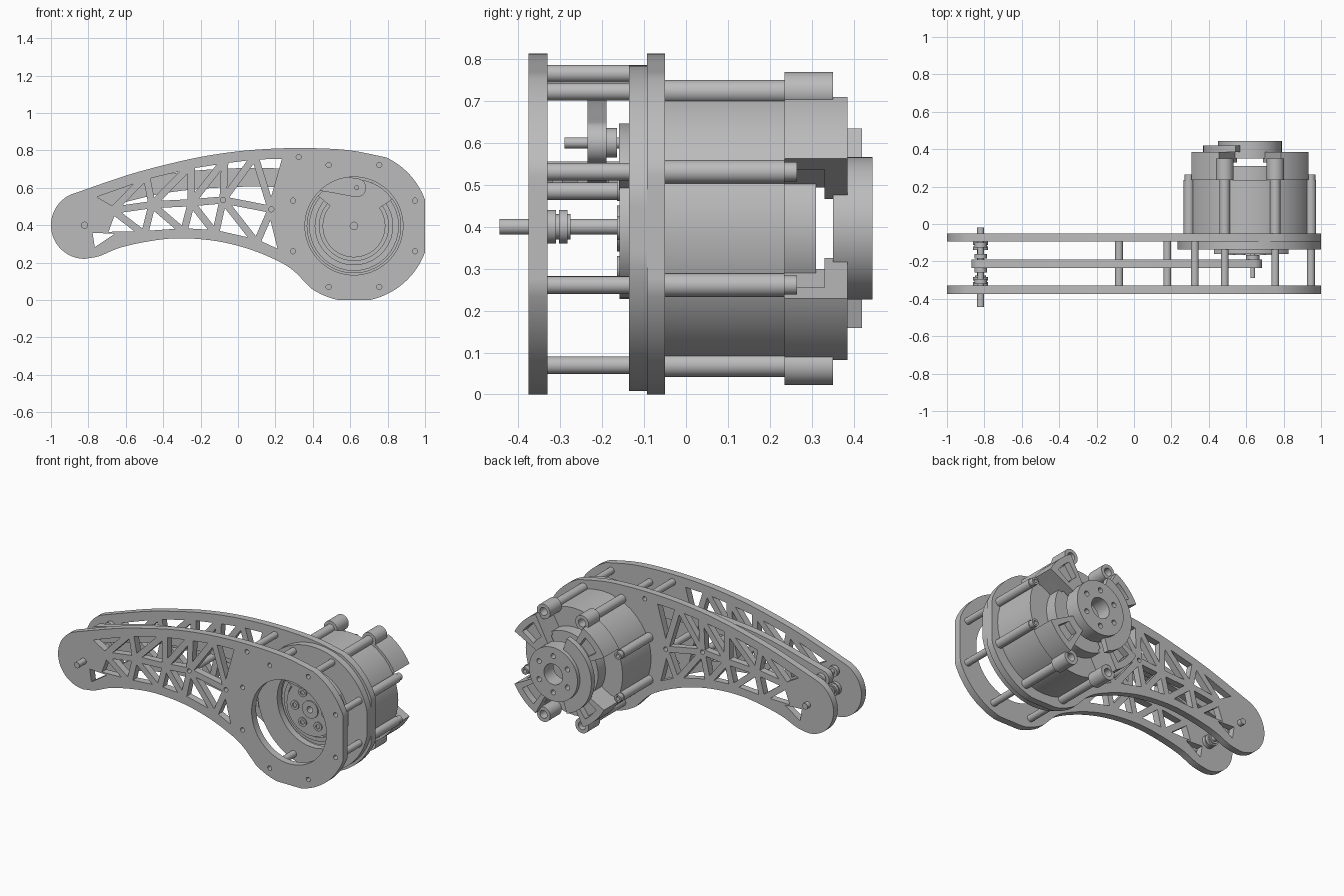
import bpy, bmesh
from math import sin, cos, radians, pi
from mathutils import Vector

cube = bpy.data.objects.get("Cube")
if cube:
    bpy.data.objects.remove(cube, do_unlink=True)

grey = bpy.data.materials.new("machined grey")
grey.use_nodes = True
grey.diffuse_color = (0.5, 0.5, 0.5, 1)
grey.node_tree.nodes["Principled BSDF"].inputs["Base Color"].default_value = grey.diffuse_color

MOTOR = Vector((0.62, 0.396))   # motor axis in (x, z)
PIVOT = Vector((-0.82, 0.40))   # far joint axis
ROD_A = Vector((-0.82, 0.515))  # rod ends
ROD_B = Vector((0.635, 0.60))


def polar(center, radius, degrees):
    a = radians(degrees)
    return Vector((center.x + radius * cos(a), center.y + radius * sin(a)))


def arc(center, radius, start, end, steps=24):
    return [polar(center, radius, start + (end - start) * i / steps) for i in range(steps + 1)]


def circle(center, radius, steps=40):
    return arc(center, radius, 0, 360, steps)[:-1]


def sector(inner, outer, start, end):
    return arc(MOTOR, outer, start, end) + arc(MOTOR, inner, end, start)


def smooth(points, steps=6):
    """Catmull-Rom curve through the points."""
    p = [Vector(q) for q in points]
    p = [2 * p[0] - p[1]] + p + [2 * p[-1] - p[-2]]
    out = []
    for a, b, c, d in zip(p, p[1:], p[2:], p[3:]):
        for i in range(steps):
            t = i / steps
            out.append((2 * b + (c - a) * t + (2 * a - 5 * b + 4 * c - d) * t * t
                        + (3 * b - a - 3 * c + d) * t ** 3) / 2)
    return out + [p[-2]]


def extrude(name, loops, front, back):
    """Fill an outline with holes in the xz plane and extrude it along y."""
    curve = bpy.data.curves.new(name, 'CURVE')
    curve.dimensions = '2D'
    curve.fill_mode = 'BOTH'
    curve.extrude = (back - front) / 2
    for loop in loops:
        spline = curve.splines.new('POLY')
        spline.points.add(len(loop) - 1)
        for point, co in zip(spline.points, loop):
            point.co = (co[0], co[1], 0, 1)
        spline.use_cyclic_u = True
    temp = bpy.data.objects.new(name + " outline", curve)
    bpy.context.collection.objects.link(temp)
    graph = bpy.context.evaluated_depsgraph_get()
    mesh = bpy.data.meshes.new_from_object(temp.evaluated_get(graph))
    bpy.data.objects.remove(temp, do_unlink=True)
    bm = bmesh.new()
    bm.from_mesh(mesh)
    bmesh.ops.remove_doubles(bm, verts=bm.verts, dist=0.0001)
    for v in bm.verts:
        v.co = (v.co.x, (front + back) / 2 - v.co.z, v.co.y)
    bmesh.ops.recalc_face_normals(bm, faces=bm.faces)
    for f in bm.faces:
        f.smooth = True
    bm.to_mesh(mesh)
    bm.free()
    mesh.set_sharp_from_angle(angle=radians(30))
    mesh.materials.clear()
    mesh.materials.append(grey)
    obj = bpy.data.objects.new(name, mesh)
    bpy.context.collection.objects.link(obj)
    return obj


def cylinder(name, center, radius, front, back, bore=0):
    loops = [circle(center, radius)]
    if bore:
        loops.append(circle(center, bore))
    return extrude(name, loops, front, back)


def shrink(triangle, width):
    """Move all three sides of a triangle inward by the width."""
    a, b, c = (Vector(p) for p in triangle)
    la, lb, lc = (b - c).length, (c - a).length, (a - b).length
    total = la + lb + lc
    middle = (a * la + b * lb + c * lc) / total
    inradius = abs((b - a).cross(c - a)) / total
    k = max(0.1, 1 - width / inradius)
    return [middle + (p - middle) * k for p in (a, b, c)]


# Outline of the two arm plates
far_end = arc(PIVOT, 0.18, 270, 115)
motor_end = arc(MOTOR, 0.405, 65, -125, 60)
top_edge = [(-0.6, .665), (-0.4, .72), (-0.2, .765), (0, .795), (.2, .81), (.4, .812), (.6, .8)]
low_edge = [(.28, .17), (.145, .24), (0, .29), (-.15, .32), (-.32, .33), (-.47, .315), (-.63, .28), (-.74, .235)]
outline = far_end + smooth([far_end[-1]] + top_edge + [motor_end[0]])[1:-1]
outline += motor_end + smooth([motor_end[-1]] + low_edge + [far_end[0]])[1:-1]
outline = [(min(p[0], 1), max(p[1], 0)) for p in outline]

# Truss windows between top, middle and bottom nodes
top = [(-.8, .555), (-.49, .665), (-.25, .722), (-.07, .75), (.09, .77), (.26, .775)]
mid = [(-.67, .48), (-.46, .51), (-.25, .52), (-.08, .535), (.178, .485)]
low = [(-.72, .345), (-.5, .35), (-.29, .365), (-.12, .355), (.1, .305), (.24, .24)]
windows = [[(-.8, .38), (-.6, .37), (-.78, .25)]]
for row in (top, low):
    for i, m in enumerate(mid):
        windows.append([row[i], row[i + 1], m])
        if i + 1 < len(mid):
            windows.append([m, row[i + 1], mid[i + 1]])
windows = [shrink(w, 0.019) for w in windows]

bolt_spots = [polar(MOTOR, 0.353, 22.5 + 45 * i) for i in range(8)]
spacer_spots = [Vector(mid[3]), Vector(mid[4]), Vector((.325, .765))]
holes = [circle(p, 0.014, 16) for p in bolt_spots + spacer_spots]
extrude("front_plate", [outline, circle(MOTOR, 0.262, 64)] + windows + holes, -0.375, -0.33)
extrude("back_plate", [outline, circle(MOTOR, 0.262, 64)] + windows + holes, -0.093, -0.05)

# Standoffs between the plates
for p in spacer_spots + [q for q in bolt_spots if q.x > 0.4]:
    cylinder("standoff", p, 0.021, -0.33, -0.093)

# Curved link rod and its pins
spine = smooth([ROD_A, (-.4, .62), (0, .655), (.35, .645), ROD_B], 8)
up = Vector((0, 0.05))
rod = arc(ROD_A, 0.05, 260, 110) + [p + up for p in spine[1:-1]]
rod += arc(ROD_B, 0.05, 75, -105) + [p - up for p in reversed(spine[1:-1])]
extrude("link_rod", [rod], -0.235, -0.19)
cylinder("rod_far_pin", ROD_A, 0.017, -0.33, -0.093)
cylinder("rod_motor_pin", ROD_B, 0.013, -0.29, -0.13)
cylinder("rod_motor_collar", ROD_B, 0.035, -0.19, -0.165)
for front in (-0.32, -0.26, -0.185, -0.125):
    cylinder("rod_pin_collar", ROD_A, 0.033, front, front + 0.025)

# Far joint shaft with grooved collars
cylinder("joint_shaft", PIVOT, 0.019, -0.445, -0.02)
for front in (-0.33, -0.303, -0.14, -0.113):
    cylinder("joint_collar", PIVOT, 0.04, front, front + 0.02)
    cylinder("joint_collar_core", PIVOT, 0.03, front, front + 0.027)

# Motor front flange and rotating output
flange = [(min(p.x, 1), p.y) for p in circle(MOTOR, 0.388, 96)]
extrude("flange", [flange, circle(MOTOR, 0.25, 64)], -0.136, -0.093)
cylinder("rotor", MOTOR, 0.24, -0.105, -0.05)
cylinder("rotor_ring", MOTOR, 0.21, -0.125, -0.1, 0.185)
cylinder("output_disc", MOTOR, 0.168, -0.158, -0.1, 0.02)
cylinder("output_hub", MOTOR, 0.055, -0.165, -0.15, 0.02)
for i in range(6):
    cylinder("output_bolt", polar(MOTOR, 0.108, 60 * i), 0.028, -0.165, -0.15, 0.014)
extrude("crank_bracket", [sector(0.16, 0.25, 35, 140)], -0.16, -0.105)

# Motor body with bolt columns
cylinder("motor_body", MOTOR, 0.34, -0.05, 0.235)
for p in bolt_spots:
    cylinder("bolt_column", p, 0.028, -0.05, 0.235)
    cylinder("bolt_head", p, 0.023, 0.235, 0.265, 0.012)
    if abs(p.y - MOTOR.y) > 0.2:
        cylinder("rear_lug", p, 0.047, 0.235, 0.35, 0.025)

# Rear cage: four arms around a hub
cylinder("rear_drum", MOTOR, 0.22, 0.235, 0.31)
for i in range(4):
    a = 45 + 90 * i
    extrude("cage_arm", [sector(0.15, 0.355, a - 17, a + 17), sector(0.22, 0.315, a - 10, a + 10)], 0.33, 0.385)
    extrude("cage_wall", [sector(0.3, 0.355, a - 17, a + 17)], 0.235, 0.33)
    extrude("cage_floor", [sector(0.2, 0.31, a - 16, a + 16)], 0.235, 0.345)
extrude("rear_step", [sector(0.16, 0.25, 108, 252)], 0.385, 0.42)
hub_holes = [circle(polar(MOTOR, 0.115, 30 + 60 * i), 0.016, 16) for i in range(6)]
extrude("rear_hub", [circle(MOTOR, 0.17, 64), circle(MOTOR, 0.065)] + hub_holes, 0.35, 0.445)
